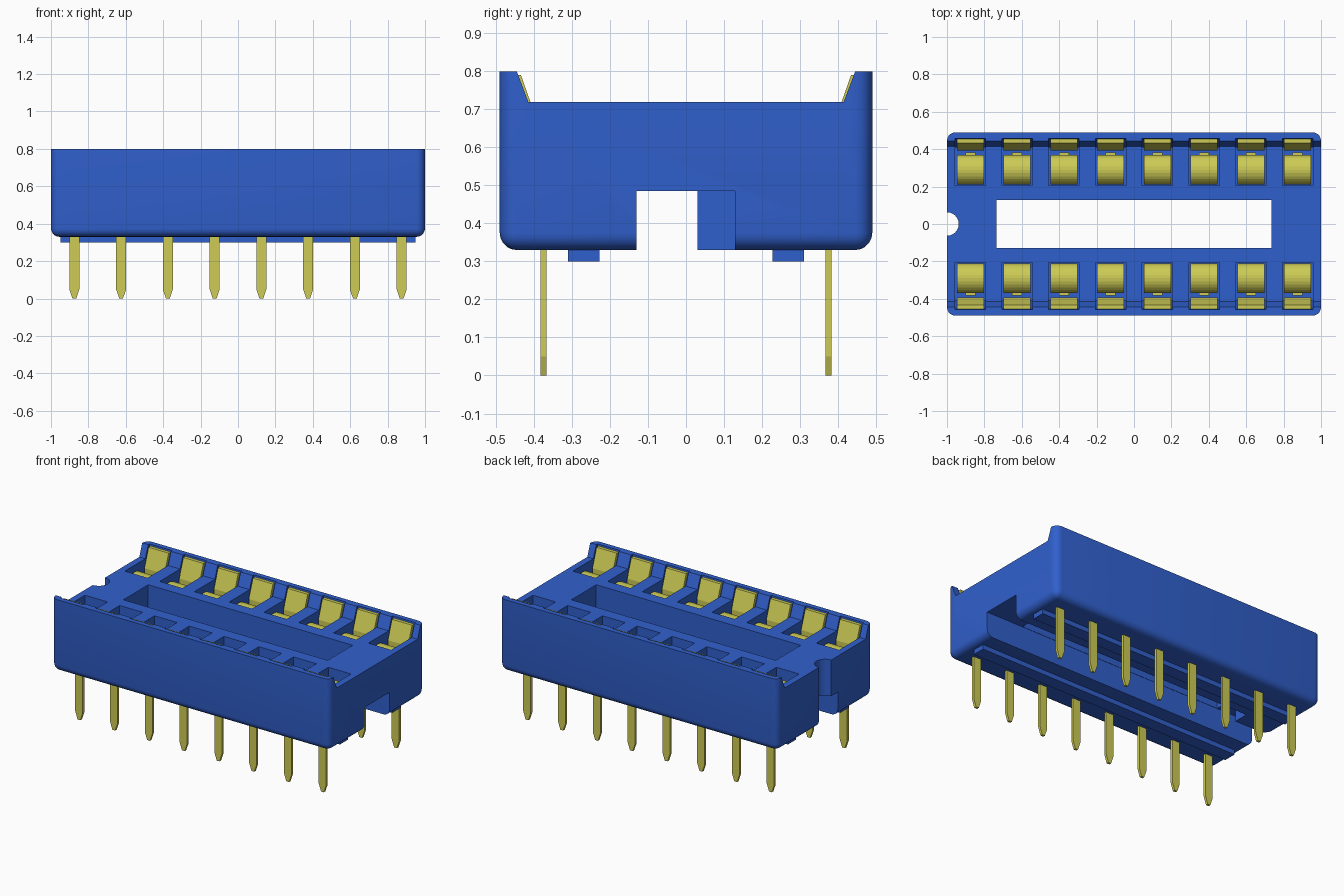
import bpy, bmesh, math
from mathutils import Vector

if "Cube" in bpy.data.objects:
    bpy.data.objects.remove(bpy.data.objects["Cube"], do_unlink=True)


def material(name, rgb):
    m = bpy.data.materials.new(name)
    m.use_nodes = True
    m.diffuse_color = (*rgb, 1)
    bsdf = m.node_tree.nodes["Principled BSDF"]
    bsdf.inputs["Base Color"].default_value = (*rgb, 1)
    bsdf.inputs["Roughness"].default_value = 0.5
    return m


blue = material("blue plastic", (0.03, 0.117, 0.61))
gold = material("yellow metal", (0.61, 0.597, 0.091))


def add_prism(bm, outline, axis, low, high):
    """Extrude a closed outline along an axis; outline holds the other two coordinates in order."""
    def place(p, t):
        c = list(p)
        c.insert(axis, t)
        return bm.verts.new(c)
    face = bm.faces.new([place(p, low) for p in outline])
    ext = bmesh.ops.extrude_face_region(bm, geom=[face])
    shift = Vector((0, 0, 0))
    shift[axis] = high - low
    bmesh.ops.translate(bm, vec=shift, verts=[g for g in ext["geom"] if isinstance(g, bmesh.types.BMVert)])


def rect(a0, a1, b0, b1):
    return [(a0, b0), (a1, b0), (a1, b1), (a0, b1)]


def finish(bm, name, mat):
    bmesh.ops.recalc_face_normals(bm, faces=bm.faces)
    mesh = bpy.data.meshes.new(name)
    bm.to_mesh(mesh)
    bm.free()
    mesh.materials.append(mat)
    obj = bpy.data.objects.new(name, mesh)
    bpy.context.collection.objects.link(obj)
    return obj


def mirrored(points, side):
    return [(side * y, z) for y, z in points]


columns = [-0.875 + 0.25 * i for i in range(8)]
sides = (("front", -1), ("back", 1))
BOTTOM, DECK, TOP = 0.33, 0.72, 0.8

# Housing: tray-like section along x, rounded upright corners and bottom rim
half = [(0.49, BOTTOM), (0.49, TOP), (0.445, TOP), (0.415, DECK)]
bm = bmesh.new()
add_prism(bm, half + mirrored(half[::-1], -1), 0, -1, 1)
rim = []
for e in bm.edges:
    a, b = (v.co for v in e.verts)
    upright = abs(a.x - b.x) < 1e-4 and all(abs(abs(v.y) - 0.49) < 1e-4 for v in (a, b)) and abs(a.y - b.y) < 1e-4
    low = max(a.z, b.z) < BOTTOM + 1e-4
    if upright or low:
        rim.append(e)
bmesh.ops.bevel(bm, geom=rim, offset=0.045, segments=5, profile=0.5, affect='EDGES')
housing = finish(bm, "housing", blue)


def cut(bm, name):
    cutter = finish(bm, name, blue)
    cutter.hide_render = True
    cutter.hide_viewport = True
    mod = housing.modifiers.new(name, 'BOOLEAN')
    mod.operation = 'DIFFERENCE'
    mod.solver = 'EXACT'
    mod.object = cutter


# Underside channel, narrowed by a block at the notched end
bm = bmesh.new()
channel = [(1.1, -0.13), (1.1, 0.129), (-0.74, 0.129), (-0.74, 0.03), (-1.1, 0.03), (-1.1, -0.13)]
add_prism(bm, channel, 2, 0.2, 0.485)
cut(bm, "channel_cutter")

# Central window
bm = bmesh.new()
add_prism(bm, rect(-0.735, 0.735, -0.128, 0.128), 2, 0.25, 0.9)
cut(bm, "window_cutter")

# Half-round end notch
bm = bmesh.new()
circle = [(-1 + 0.063 * math.cos(math.tau * i / 24), 0.063 * math.sin(math.tau * i / 24)) for i in range(24)]
add_prism(bm, circle, 2, 0.2, 0.9)
cut(bm, "notch_cutter")

# Contact pockets, running up into the sloped walls
pocket = [(0.205, 0.5), (0.408, 0.5), (0.408, 0.66), (0.458, 0.79), (0.458, 0.9), (0.205, 0.9)]
bm = bmesh.new()
for _, s in sides:
    for x in columns:
        add_prism(bm, mirrored(pocket, s), 0, x - 0.082, x + 0.082)
cut(bm, "pocket_cutter")

# Bake the cuts, then drop the cutters
depsgraph = bpy.context.evaluated_depsgraph_get()
baked = bpy.data.meshes.new_from_object(housing.evaluated_get(depsgraph))
cutters = [m.object for m in housing.modifiers]
housing.modifiers.clear()
housing.data = baked
for c in cutters:
    bpy.data.objects.remove(c, do_unlink=True)
for o in bpy.context.selected_objects:
    o.select_set(False)
housing.select_set(True)
bpy.context.view_layer.objects.active = housing
bpy.ops.object.shade_smooth_by_angle(angle=math.radians(30))

# Per side: standoff rail, spring arches, tall blades and pins
blade = [(0.455, 0.79), (0.434, 0.79), (0.392, 0.67), (0.392, 0.49), (0.406, 0.49), (0.406, 0.665)]
arch = [(0.29 + 0.08 * math.cos(math.pi * i / 14), 0.61 + 0.075 * math.sin(math.pi * i / 14)) for i in range(15)]
arch += [(0.21, 0.49), (0.37, 0.49)]
pin = [(-0.027, 0.51), (-0.027, 0.05), (-0.01, 0), (0.01, 0), (0.027, 0.05), (0.027, 0.51)]
for name, s in sides:
    bm = bmesh.new()
    add_prism(bm, rect(*sorted((s * 0.227, s * 0.31)), 0.3, 0.36), 0, -0.95, 0.95)
    finish(bm, name + "_standoff_rail", blue)
    for i, x in enumerate(columns):
        for part, outline in (("blade", blade), ("spring", arch)):
            bm = bmesh.new()
            add_prism(bm, mirrored(outline, s), 0, x - 0.072, x + 0.072)
            finish(bm, f"{name}_{part}_{i + 1}", gold)
        bm = bmesh.new()
        add_prism(bm, [(x + px, z) for px, z in pin], 1, s * 0.375 - 0.008, s * 0.375 + 0.008)
        finish(bm, f"{name}_pin_{i + 1}", gold)
